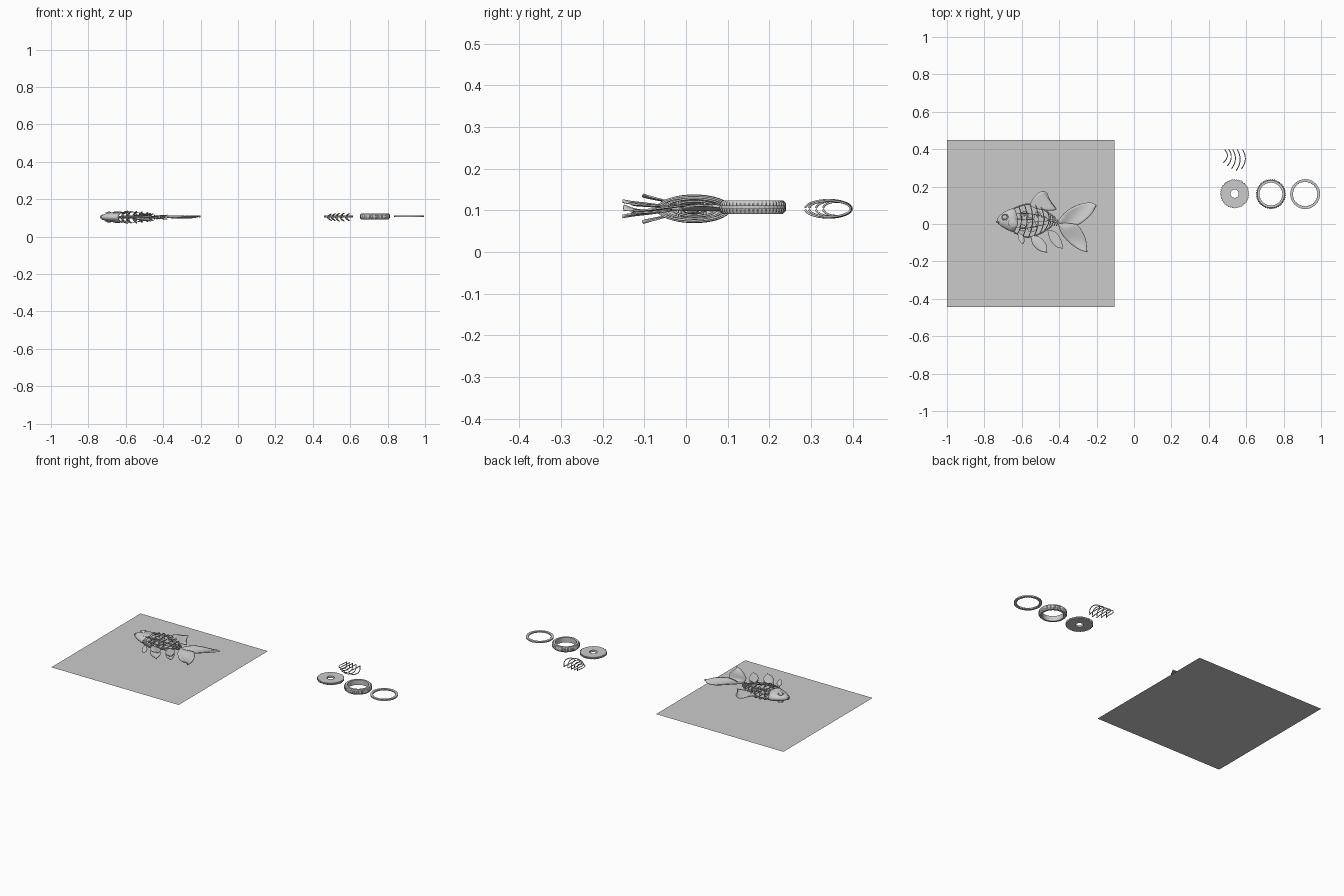
import bpy, bmesh, math
from mathutils import Vector

if "Cube" in bpy.data.objects:
    bpy.data.objects.remove(bpy.data.objects["Cube"])

ZC = 0.104  # fish mid-plane height


def make(name, bm, angle=40):
    bmesh.ops.recalc_face_normals(bm, faces=bm.faces)
    me = bpy.data.meshes.new(name)
    bm.to_mesh(me)
    bm.free()
    ob = bpy.data.objects.new(name, me)
    bpy.context.collection.objects.link(ob)
    bpy.ops.object.select_all(action='DESELECT')
    ob.select_set(True)
    bpy.context.view_layer.objects.active = ob
    bpy.ops.object.shade_smooth_by_angle(angle=math.radians(angle))
    return ob


def loft(name, rings, closed=False, cap=False):
    # skin consecutive rings of points; closed joins last ring to the first
    bm = bmesh.new()
    vs = [[bm.verts.new(p) for p in r] for r in rings]
    n = len(rings[0])
    for a, b in zip(vs, vs[1:] + ([vs[0]] if closed else [])):
        for i in range(n):
            j = (i + 1) % n
            bm.faces.new((a[i], a[j], b[j], b[i]))
    if cap:
        bm.faces.new(vs[0])
        bm.faces.new(vs[-1])
    return make(name, bm)


def spline(pts, n):
    P = [Vector(p) for p in pts]
    P = [2 * P[0] - P[1]] + P + [2 * P[-1] - P[-2]]
    out = []
    for k in range(n + 1):
        t = k / n * (len(P) - 3)
        i = min(int(t), len(P) - 4)
        t -= i
        a, b, c, d = P[i:i + 4]
        out.append(0.5 * (2 * b + (c - a) * t + (2 * a - 5 * b + 4 * c - d) * t * t
                          + (3 * b - a - 3 * c + d) * t ** 3))
    return out


def tube(name, pts, r, cyclic=False):
    cu = bpy.data.curves.new(name, 'CURVE')
    cu.dimensions = '3D'
    cu.bevel_depth = r
    cu.bevel_resolution = 2
    cu.use_fill_caps = True
    sp = cu.splines.new('POLY')
    sp.points.add(len(pts) - 1)
    for q, p in zip(sp.points, pts):
        q.co = (*p, 1)
    sp.use_cyclic_u = cyclic
    ob = bpy.data.objects.new(name, cu)
    bpy.context.collection.objects.link(ob)
    return ob


def fin(name, edge_a, edge_b, height, thick=0.004, n=20, m=8):
    # thin membrane between two outline edges, with z given by height(u, v)
    bm = bmesh.new()
    A = spline([(*p, 0) for p in edge_a], n)
    B = spline([(*p, 0) for p in edge_b], n)
    g = []
    for i in range(n + 1):
        row = []
        for j in range(m + 1):
            p = A[i].lerp(B[i], j / m)
            row.append(bm.verts.new((p.x, p.y, height(i / n, j / m))))
        g.append(row)
    for i in range(n):
        for j in range(m):
            bm.faces.new((g[i][j], g[i + 1][j], g[i + 1][j + 1], g[i][j + 1]))
    bmesh.ops.remove_doubles(bm, verts=bm.verts, dist=1e-4)
    ob = make(name, bm)
    s = ob.modifiers.new('thickness', 'SOLIDIFY')
    s.thickness = thick
    s.offset = 0
    return ob


def rib(name, x, y, ry, rz, bend, zc=ZC, gap=0.0, r=0.0025):
    # bent hoop, optionally open at the belly
    pts = []
    for k in range(41):
        a = -math.pi / 2 + gap + k / 40 * (2 * math.pi - 2 * gap)
        v = math.sin(a)
        pts.append((x + bend * (1 - v * v) + 0.2 * bend * v, y + ry * v, zc + rz * math.cos(a)))
    return tube(name, pts if gap else pts[:-1], r, not gap)


def gear(name, c, profile, teeth, depth, inner=0.0):
    # profile of (radius, z, toothed) points revolved round c
    n = teeth * 4
    rings = []
    for k in range(n):
        a = 2 * math.pi * k / n
        t = 1 if k % 4 < 2 else 0
        rings.append([(c[0] + (r - (depth if w == 1 and not t else 0) + (inner * t if w == 2 else 0)) * math.cos(a),
                       c[1] + (r - (depth if w == 1 and not t else 0) + (inner * t if w == 2 else 0)) * math.sin(a),
                       c[2] + z) for r, z, w in profile])
    return loft(name, rings, closed=True)


def ball(name, c, r, flat=1.0):
    bm = bmesh.new()
    bmesh.ops.create_uvsphere(bm, u_segments=20, v_segments=12, radius=r)
    for v in bm.verts:
        v.co = Vector((v.co.x, v.co.y, v.co.z * flat)) + Vector(c)
    return make(name, bm)


# base sheet
bm = bmesh.new()
bm.faces.new([bm.verts.new((x, y, 0)) for x, y in
              ((-1, -.445), (-.105, -.445), (-.105, .45), (-1, .45))])
make('base_sheet', bm)

# head shell: x, centre y, half height, half width, gill bulge
secs = [(-.733, .018, .005, .004, 0), (-.727, .019, .017, .011, 0), (-.712, .020, .031, .018, 0),
        (-.690, .021, .046, .024, .003), (-.665, .021, .058, .028, .008), (-.640, .020, .066, .030, .018)]
rings = []
for x, y, h, w, b in secs:
    rings.append([(x + b * (1 - math.sin(a) ** 2), y + h * math.sin(a), ZC + w * math.cos(a))
                  for a in [2 * math.pi * k / 32 for k in range(32)]])
bm_head = loft('head', rings)
s = bm_head.modifiers.new('shell', 'SOLIDIFY')
s.thickness = 0.004
for s in (1, -1):
    ball('eye', (-.690, .036, ZC + s * .022), .013, .6)
    tube('eye_rim', [(-.690 + .016 * math.cos(a), .036 + .016 * math.sin(a), ZC + s * .0235)
                     for a in [k * math.pi / 12 for k in range(24)]], .0025, True)
    # gill cover
    ball('gill_cover', (-.645, .006, ZC + s * .025), .026, .22)

# mouth lips
tube('lips', spline([(-.722, .008, ZC + .013), (-.734, .012, ZC), (-.722, .008, ZC - .013)], 12), .004)

# body ribs
for x, y, ry, rz in [(-.620, .020, .076, .031), (-.590, .020, .085, .032), (-.560, .018, .087, .031),
                     (-.530, .018, .082, .028), (-.500, .020, .070, .024), (-.472, .022, .052, .018)]:
    rib('body_rib', x, y, ry, rz, .018)

# spine, back ridge, keel and side rods
tube('spine', spline([(-.66, .025, ZC), (-.56, .028, ZC), (-.46, .022, ZC), (-.405, .008, ZC)], 20), .006)
tube('back_ridge', spline([(-.64, .085, ZC), (-.57, .106, ZC), (-.50, .088, ZC), (-.42, .032, ZC)], 20), .004)
tube('keel', spline([(-.64, -.046, ZC), (-.57, -.070, ZC), (-.50, -.050, ZC), (-.44, -.012, ZC)], 20), .004)
for s in (1, -1):
    for y in (.055, -.02):
        tube('side_wire', spline([(-.63, y, ZC + s * .025), (-.56, y, ZC + s * .027),
                                  (-.47, .02 + (y - .02) * .5, ZC + s * .013)], 14), .002)

# inner clockwork
for x, y, r in [(-.585, .045, .026), (-.545, -.015, .030), (-.515, .045, .022), (-.595, -.02, .020)]:
    gear('inner_gear', (x, y, ZC + .006),
         [(r, -.004, 1), (r, .004, 1), (.005, .004, 0), (.005, -.004, 0)], 14, .004)
    tube('gear_axle', [(x, y, ZC - .02), (x, y, ZC + .02)], .004)
bm = bmesh.new()
bmesh.ops.create_cube(bm, size=1)
for v in bm.verts:
    v.co = Vector((-.50 + v.co.x * .07, .024 + v.co.y * .022, ZC + v.co.z * .022))
make('drive_block', bm)

# tail stem rings
for i in range(4):
    rib('stem_ring', -.450 + i * .012, .020 - i * .004, .028 - i * .004, .011 - i * .001, .005)

# back fin
fin('back_fin', [(-.560, .102), (-.535, .142), (-.505, .170), (-.480, .175), (-.465, .165)],
    [(-.555, .096), (-.515, .080), (-.455, .072), (-.415, .078), (-.44, .11), (-.465, .165)],
    lambda u, v: ZC + .004 * math.sin(9 * u))

# tail fin lobes
fin('tail_upper', [(-.408, .014), (-.365, .065), (-.30, .102), (-.235, .115), (-.201, .100)],
    [(-.400, .002), (-.350, -.004), (-.300, -.005), (-.235, .045), (-.201, .100)],
    lambda u, v: ZC + .002 + .006 * math.sin(7 * u + 3 * v))
fin('tail_lower', [(-.408, .008), (-.385, -.055), (-.340, -.105), (-.290, -.138), (-.250, -.150)],
    [(-.400, .006), (-.345, .002), (-.300, -.008), (-.260, -.075), (-.250, -.150)],
    lambda u, v: ZC + .002 + .006 * math.sin(6 * u + 2 - 3 * v))

# belly fins, mirrored either side and spread outward
for s in (1, -1):
    fin('side_fin', [(-.622, -.050), (-.618, -.080), (-.600, -.104), (-.590, -.103)],
        [(-.615, -.045), (-.592, -.065), (-.586, -.085), (-.590, -.103)],
        lambda u, v: ZC + s * (.018 + .017 * u))
    fin('belly_fin', [(-.552, -.064), (-.540, -.110), (-.505, -.143), (-.465, -.152)],
        [(-.548, -.064), (-.505, -.070), (-.470, -.108), (-.465, -.152)],
        lambda u, v: ZC + s * (.006 + .012 * u + .003 * math.sin(5 * v)))
    fin('rear_fin', [(-.462, -.036), (-.448, -.085), (-.415, -.122), (-.378, -.132)],
        [(-.458, -.034), (-.420, -.042), (-.390, -.085), (-.378, -.132)],
        lambda u, v: ZC + s * (.003 + .008 * u))

# loose toothed disc, thick geared ring and thin ring
gear('toothed_disc', (.538, .162, .108),
     [(.078, -.006, 1), (.078, .006, 1), (.022, .006, 0), (.022, -.006, 0)], 40, .004)
gear('geared_ring', (.732, .160, .108),
     [(.073, -.016, 0), (.080, -.009, 1), (.080, .009, 1), (.073, .016, 0),
      (.061, .016, 0), (.061, -.016, 0)], 48, .004)
gear('thin_ring', (.915, .160, .108),
     [(.080, -.004, 1), (.080, .004, 1), (.064, .004, 2), (.064, -.004, 2)], 40, .001, .002)

# loose ribs
for i in range(5):
    x, y, ry = [(.482, .363, .034), (.503, .355, .043), (.525, .346, .050),
                (.550, .341, .055), (.578, .345, .050)][i]
    rib('loose_rib', x, y, ry, .022 - .002 * abs(i - 2.5), .017, .104, .12)
